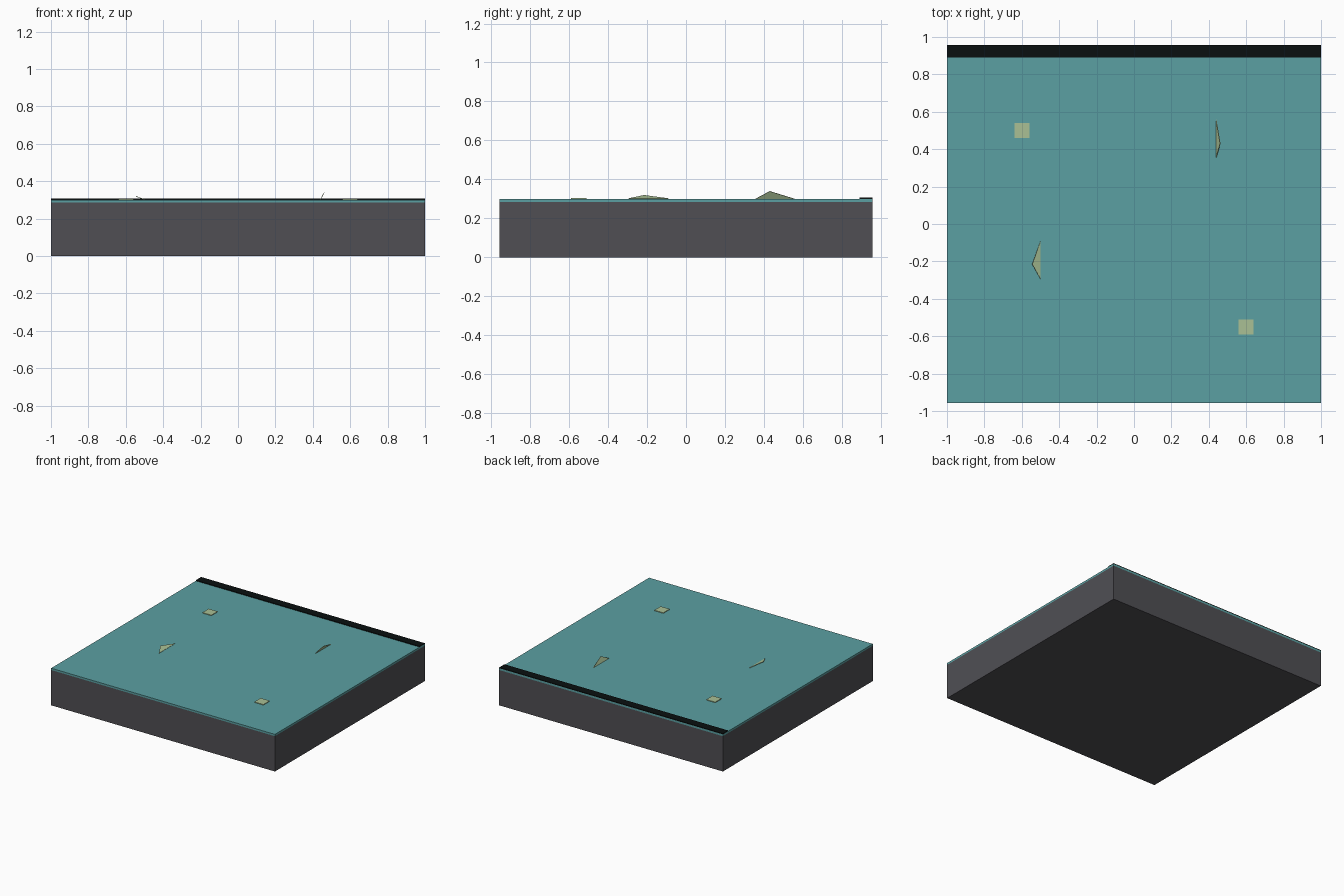
import bpy
import bmesh
from mathutils import Vector

default = bpy.data.objects.get("Cube")
if default:
    bpy.data.objects.remove(default, do_unlink=True)


def material(name, rgb):
    mat = bpy.data.materials.new(name)
    mat.use_nodes = True
    color = (*rgb, 1)
    mat.diffuse_color = color
    mat.node_tree.nodes["Principled BSDF"].inputs["Base Color"].default_value = color
    return mat


GREY = material("dark grey", (0.08, 0.078, 0.088))
TEAL = material("teal", (0.105, 0.35, 0.36))
BLACK = material("black", (0.003, 0.005, 0.005))
STRAW = material("pale green straw", (0.40, 0.53, 0.30))


def finish(name, bm, mat):
    bmesh.ops.recalc_face_normals(bm, faces=bm.faces)
    mesh = bpy.data.meshes.new(name)
    bm.to_mesh(mesh)
    bm.free()
    mesh.materials.append(mat)
    obj = bpy.data.objects.new(name, mesh)
    bpy.context.collection.objects.link(obj)
    return obj


def box(name, low, high, mat):
    low, high = Vector(low), Vector(high)
    bm = bmesh.new()
    bmesh.ops.create_cube(bm, size=1)
    bmesh.ops.scale(bm, vec=high - low, verts=bm.verts)
    bmesh.ops.translate(bm, vec=(low + high) / 2, verts=bm.verts)
    return finish(name, bm, mat)


def blade(name, points, mat):
    # thin leaning triangle
    bm = bmesh.new()
    face = bm.faces.new([bm.verts.new(p) for p in points])
    face.normal_update()
    offset = face.normal * 0.003
    result = bmesh.ops.extrude_face_region(bm, geom=[face])
    moved = [v for v in result["geom"] if isinstance(v, bmesh.types.BMVert)]
    bmesh.ops.translate(bm, vec=offset, verts=moved)
    return finish(name, bm, mat)


HALF_Y = 0.957
TOP = 0.3

# ground block and its surface layer
box("ground_block", (-1, -HALF_Y, 0), (1, HALF_Y, 0.285), GREY)
box("surface_layer", (-1, -HALF_Y, 0.285), (1, HALF_Y, TOP), TEAL)

# dark strip along the back edge
box("back_strip", (-1, 0.89, TOP), (1, HALF_Y, 0.306), BLACK)

# small square plates
for name, x, y in (("left_plate", 0.6, -0.55), ("right_plate", -0.6, 0.5)):
    box(name, (x - 0.04, y - 0.04, TOP), (x + 0.04, y + 0.04, 0.305), STRAW)

# leaning blades
blade("left_blade", [(0.438, 0.355, TOP), (0.438, 0.56, TOP), (0.46, 0.43, 0.34)], STRAW)
blade("right_blade", [(-0.5, -0.295, TOP), (-0.5, -0.09, TOP), (-0.545, -0.215, 0.317)], STRAW)
